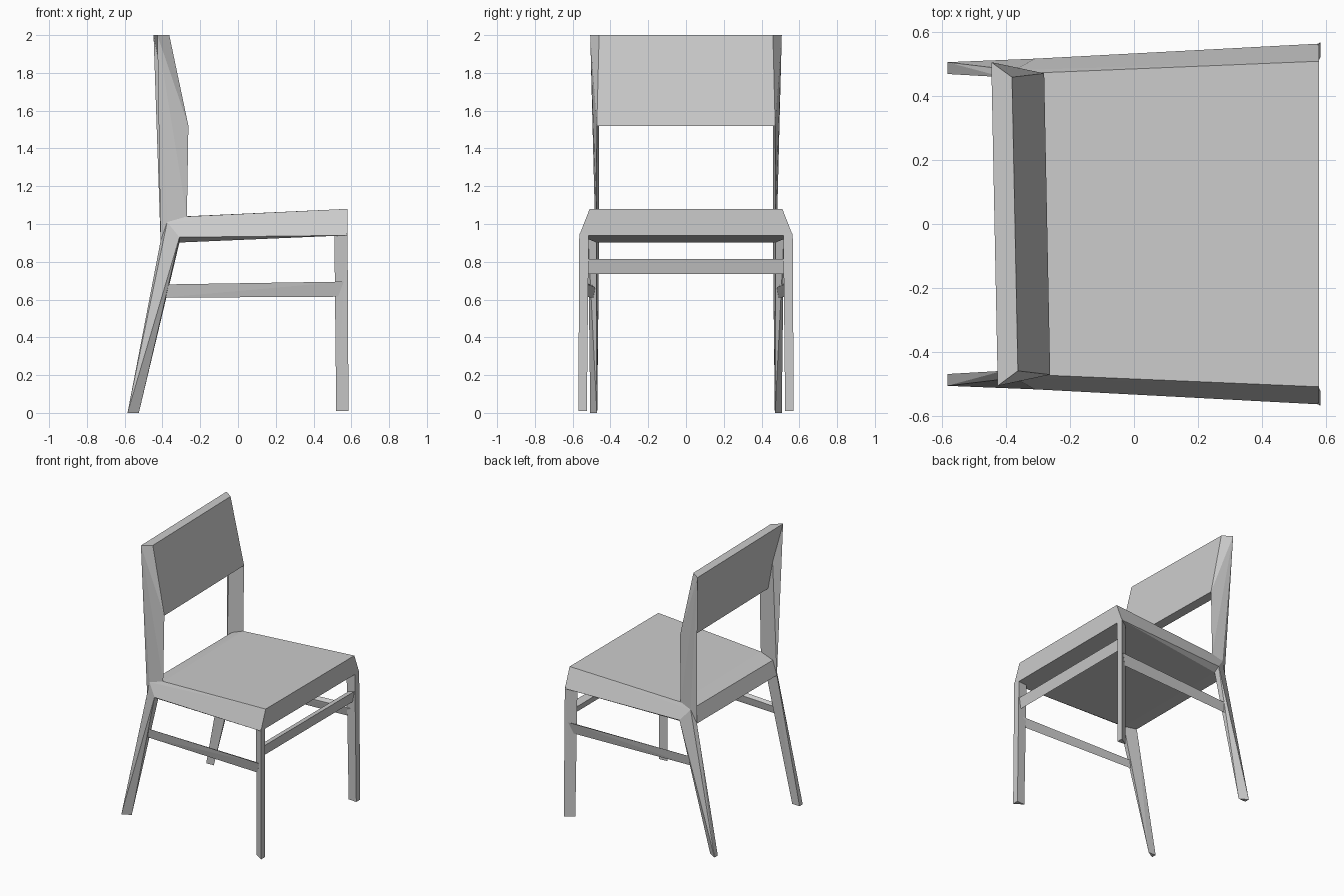
import bpy, bmesh

cube = bpy.data.objects.get("Cube")
if cube:
    bpy.data.objects.remove(cube, do_unlink=True)

grey = bpy.data.materials.new("plain_grey")
grey.use_nodes = True
colour = (0.6, 0.6, 0.6, 1)
grey.diffuse_color = colour
grey.node_tree.nodes["Principled BSDF"].inputs["Base Color"].default_value = colour


def hull(name, points):
    """Flat-faced convex part around a few corner points."""
    bm = bmesh.new()
    for x, y, z in points:
        # the backrest is turned very slightly
        bm.verts.new((x - 0.02 * y if z > 1.03 and x < -0.2 else x, y, z))
    result = bmesh.ops.convex_hull(bm, input=bm.verts)
    spare = {v for v in result["geom_interior"] if isinstance(v, bmesh.types.BMVert)}
    bmesh.ops.delete(bm, geom=list(spare), context="VERTS")
    bmesh.ops.dissolve_limit(bm, angle_limit=0.01, verts=bm.verts, edges=bm.edges)
    bmesh.ops.recalc_face_normals(bm, faces=bm.faces)
    mesh = bpy.data.meshes.new(name)
    bm.to_mesh(mesh)
    bm.free()
    mesh.materials.append(grey)
    obj = bpy.data.objects.new(name, mesh)
    bpy.context.collection.objects.link(obj)


def flip(points, side):
    return [(x, y * side, z) for x, y, z in points]


def both(points):
    return flip(points, 1) + flip(points, -1)


# Shared corners where seat, post and rear leg meet
ridge = (-0.375, 0.482, 1.01)
back = (-0.41, 0.46, 0.91)
under_outer = (-0.31, 0.518, 0.93)
under_inner = (-0.31, 0.475, 0.902)
post_foot = (-0.28, 0.474, 1.04)
panel_low = (-0.272, 0.472, 1.52)
panel_top = (-0.373, 0.46, 2.0)
post_tip = (-0.437, 0.507, 2.0)
panel_back = (-0.345, 0.472, 1.52)

# Seat and slanted backrest panel
hull("seat", both([(0.58, 0.565, 0.94), (0.58, 0.51, 1.08),
                   post_foot, ridge, back, under_outer, under_inner]))
hull("backrest_panel", both([panel_low, panel_top, post_tip, panel_back]))

# Stretcher between the front legs
hull("front_stretcher", both([(0.575, 0.52, 0.815), (0.56, 0.52, 0.735),
                              (0.525, 0.52, 0.80)]))

for word, side in (("left", 1), ("right", -1)):
    parts = {
        "back_post": [ridge, back, post_foot, panel_low, panel_top, post_tip],
        "rear_leg": [ridge, back, under_outer, under_inner, (-0.585, 0.507, 0),
                     (-0.585, 0.47, 0), (-0.525, 0.472, 0)],
        "front_leg": [(0.585, 0.57, 0.01), (0.585, 0.525, 0.01), (0.52, 0.53, 0.01),
                      (0.58, 0.565, 0.95), (0.58, 0.515, 0.95), (0.51, 0.52, 0.95)],
        "side_stretcher": [(0.56, 0.555, 0.695), (0.53, 0.535, 0.615), (0.54, 0.52, 0.68),
                           (-0.39, 0.502, 0.68), (-0.40, 0.49, 0.61), (-0.39, 0.48, 0.665)],
    }
    for part, points in parts.items():
        hull(f"{part}_{word}", flip(points, side))
